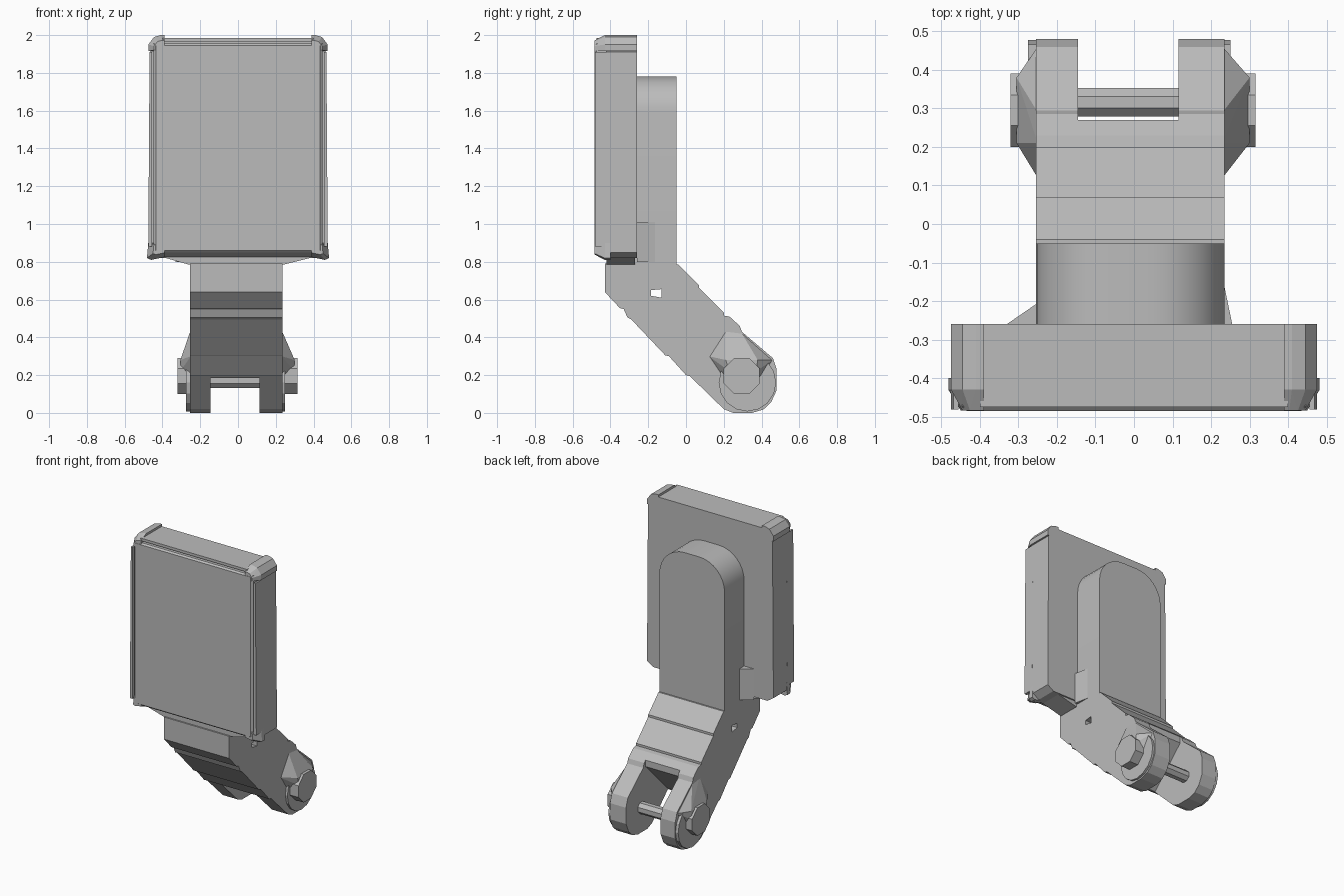
import bpy, bmesh, math
from mathutils import Vector

if "Cube" in bpy.data.objects:
    bpy.data.objects.remove(bpy.data.objects["Cube"])

grey = bpy.data.materials.new("mid grey")
grey.diffuse_color = (0.5, 0.5, 0.5, 1)
grey.use_nodes = True
grey.node_tree.nodes["Principled BSDF"].inputs["Base Color"].default_value = grey.diffuse_color


def finish(name, bm, smooth=None):
    bmesh.ops.recalc_face_normals(bm, faces=bm.faces[:])
    me = bpy.data.meshes.new(name)
    bm.to_mesh(me)
    bm.free()
    me.materials.append(grey)
    ob = bpy.data.objects.new(name, me)
    bpy.context.scene.collection.objects.link(ob)
    if smooth:
        bpy.context.view_layer.objects.active = ob
        ob.select_set(True)
        bpy.ops.object.shade_smooth_by_angle(angle=math.radians(smooth))
        ob.select_set(False)
    return ob


def prism(name, pts, lo, hi, axis, smooth=None):
    """Extrude a profile along x (pts are y,z), y (x,z) or z (x,y)."""
    bm = bmesh.new()
    place = {"x": lambda a, b, t: (t, a, b),
             "y": lambda a, b, t: (a, t, b),
             "z": lambda a, b, t: (a, b, t)}[axis]
    f = bm.faces.new([bm.verts.new(place(a, b, lo)) for a, b in pts])
    ext = bmesh.ops.extrude_face_region(bm, geom=[f])["geom"]
    move = Vector(place(0, 0, hi - lo))
    bmesh.ops.translate(bm, vec=move, verts=[v for v in ext if isinstance(v, bmesh.types.BMVert)])
    return finish(name, bm, smooth)


def hull(name, pts):
    bm = bmesh.new()
    for p in pts:
        bm.verts.new(p)
    res = bmesh.ops.convex_hull(bm, input=bm.verts[:])
    bmesh.ops.delete(bm, geom=[v for v in bm.verts if not v.link_faces], context="VERTS")
    bmesh.ops.dissolve_limit(bm, angle_limit=0.01, verts=bm.verts[:], edges=bm.edges[:])
    return finish(name, bm)


def ring(cy, cz, r, n, turn=0.0):
    return [(cy + r * math.cos(turn + 2 * math.pi * i / n),
             cz + r * math.sin(turn + 2 * math.pi * i / n)) for i in range(n)]


def cut(target, cutter):
    m = target.modifiers.new("cut", "BOOLEAN")
    m.operation, m.solver, m.object = "DIFFERENCE", "EXACT", cutter
    cutter.hide_render = True
    cutter.hide_set(True)


# Panel: rear shell, raised front plate and lips along the front edges
prism("panel_shell", [(-0.43, 0.82), (0.43, 0.82), (0.475, 0.85), (0.468, 1.91), (0.40, 1.985),
                      (-0.40, 1.985), (-0.468, 1.91), (-0.475, 0.85)], -0.42, -0.26, "y")
plate = []
for y, x, zlo, zhi in ((-0.43, 0.447, 0.83, 1.955), (-0.41, 0.447, 0.82, 1.955),
                       (-0.474, 0.447, 0.85, 1.955), (-0.485, 0.435, 0.86, 1.945)):
    plate += [(sx * x, y, z) for sx in (-1, 1) for z in (zlo, zhi)]
hull("front_plate", plate)
for s, side in ((-1, "left"), (1, "right")):
    prism("side_lip_" + side, [(s * 0.455, 0.88), (s * 0.475, 0.88), (s * 0.468, 1.91), (s * 0.455, 1.91)],
          -0.482, -0.41, "y")
prism("top_lip", [(-0.40, 1.967), (0.40, 1.967), (0.40, 1.985), (-0.40, 1.985)], -0.475, -0.41, "y")

# Corner caps, slimmer towards the front
for s, side in ((-1, "left"), (1, "right")):
    top = [(0.39, 1.915), (0.475, 1.915), (0.475, 1.95), (0.445, 1.99), (0.41, 2.0), (0.39, 2.0)]
    low = [(0.39, 0.90), (0.475, 0.90), (0.482, 0.82), (0.46, 0.81), (0.39, 0.825)]
    for name, prof, back, cz in (("top", top, -0.26, 1.93), ("lower", low, -0.40, 0.88)):
        pts = [(s * x, y, z) for x, z in prof for y in (back, -0.43)]
        pts += [(s * (0.39 + (x - 0.39) * 0.65), -0.484, cz + (z - cz) * 0.6) for x, z in prof]
        hull(f"{name}_corner_{side}", pts)

# Rounded pad on the back of the panel
R, XL, XR, ZT = 0.19, -0.255, 0.235, 1.78
arch = [(XL, 0.78), (XR, 0.78)]
arch += [(XR - R + R * math.cos(math.pi * i / 16), ZT - R + R * math.sin(math.pi * i / 16)) for i in range(9)]
arch += [(XL + R - R * math.sin(math.pi * i / 16), ZT - R + R * math.cos(math.pi * i / 16)) for i in range(9)]
prism("back_pad", arch, -0.27, -0.05, "y", 30)
prism("gusset_left", [(-0.33, -0.26), (-0.25, -0.26), (-0.25, -0.205)], 0.80, 1.01, "z")
prism("gusset_right", [(0.23, -0.26), (0.255, -0.26), (0.23, -0.14)], 0.80, 1.01, "z")

# Base collar tying the arm to the panel underside
hull("collar", [(x, y, z) for x, z in ((-0.26, 0.785), (0.24, 0.785), (-0.40, 0.825), (0.40, 0.825))
                for y in (-0.42, -0.27)])

# Angled arm with small steps on both slopes
arm = prism("arm", [(-0.43, 0.64), (-0.43, 0.79), (-0.04, 0.785), (0.07, 0.675), (0.07, 0.66),
                    (0.20, 0.53), (0.20, 0.515), (0.23, 0.51), (0.285, 0.46), (0.295, 0.43),
                    (0.46, 0.29), (0.48, 0.23), (0.48, 0.12), (0.45, 0.055), (0.41, 0.018),
                    (0.35, 0.0), (0.25, 0.0), (0.20, 0.02), (0.02, 0.195), (0.0, 0.20),
                    (-0.09, 0.30), (-0.11, 0.305), (-0.29, 0.495), (-0.31, 0.505),
                    (-0.33, 0.55), (-0.35, 0.555)], XL, XR, "x")
cut(arm, prism("fork_cutter", [(0.03, 0.19), (0.27, 0.43), (0.27, 0.6), (0.6, 0.6), (0.6, -0.1), (0.03, -0.1)],
               -0.145, 0.115, "x"))
cut(arm, prism("hole_cutter", [(-0.185, 0.62), (-0.13, 0.61), (-0.13, 0.655), (-0.185, 0.65)], -0.5, 0.5, "x"))

# Hinge: knuckle faces, tapered fairings, bolt heads and cross pin
for s, side, x0, x1, x2 in ((-1, "left", -0.25, -0.275, -0.32), (1, "right", 0.23, 0.25, 0.315)):
    prism("knuckle_" + side, ring(0.325, 0.16, 0.152, 16), x0, x1, "x")
    tip = x2 - s * 0.015
    base = [(0.12, 0.30), (0.21, 0.44), (0.29, 0.43), (0.46, 0.28), (0.20, 0.18), (0.40, 0.18)]
    crest = [(0.21, 0.28), (0.38, 0.28), (0.23, 0.22), (0.37, 0.22)]
    hull("fairing_" + side, [(x0, y, z) for y, z in base] + [(tip, y, z) for y, z in crest])
    prism("bolt_head_" + side, ring(0.295, 0.195, 0.103, 8, math.pi / 8), x0, x2, "x")
prism("hinge_pin", ring(0.316, 0.17, 0.04, 8, math.pi / 8), -0.16, 0.13, "x")
